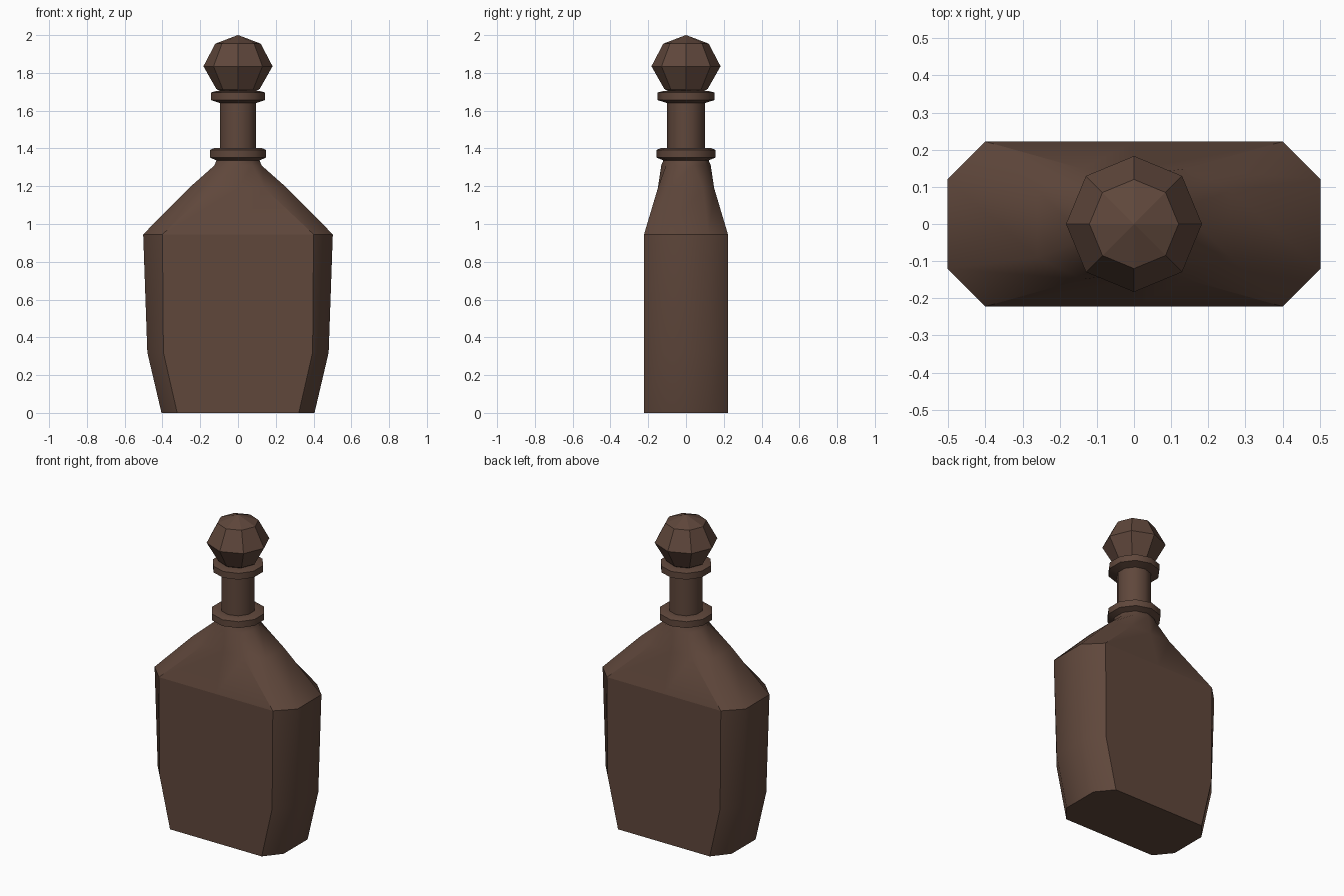
import bpy, bmesh
from math import sin, cos, radians

if "Cube" in bpy.data.objects:
    bpy.data.objects.remove(bpy.data.objects["Cube"])

mat = bpy.data.materials.new("dark_brown")
mat.diffuse_color = (0.115, 0.063, 0.044, 1)
mat.use_nodes = True
mat.node_tree.nodes["Principled BSDF"].inputs["Base Color"].default_value = mat.diffuse_color


def loft(name, rings, sharp_rings, sharp_edge=lambda ring, i: False, smooth=True):
    """Skin a stack of equal-sized rings, cap both ends and mark hard edges."""
    bm = bmesh.new()
    vs = [[bm.verts.new(p) for p in ring] for ring in rings]
    n = len(vs[0])
    for a, b in zip(vs, vs[1:]):
        for i in range(n):
            j = (i + 1) % n
            bm.faces.new((a[i], a[j], b[j], b[i]))
    bm.faces.new(vs[0])
    bm.faces.new(vs[-1])
    bmesh.ops.recalc_face_normals(bm, faces=bm.faces)
    for f in bm.faces:
        f.smooth = smooth
    for k, ring in enumerate(vs):
        for i in range(n):
            if k in sharp_rings:
                bm.edges.get((ring[i], ring[(i + 1) % n])).smooth = False
            if k + 1 < len(vs) and sharp_edge(k, i):
                bm.edges.get((ring[i], vs[k + 1][i])).smooth = False
    me = bpy.data.meshes.new(name)
    bm.to_mesh(me)
    bm.free()
    me.materials.append(mat)
    ob = bpy.data.objects.new(name, me)
    bpy.context.collection.objects.link(ob)
    return ob


def chamfered(z, x1, y1, x2, y2):
    """Ten-point chamfered rectangle, counterclockwise from the right side."""
    half = [(x2, y2), (x1, y1), (0, y1), (-x1, y1), (-x2, y2)]
    return [(x, y, z) for x, y in half] + [(-x, -y, z) for x, y in half]


def circle(z, r, n, start):
    return [(r * cos(radians(start + 360 * i / n)),
             r * sin(radians(start + 360 * i / n)), z) for i in range(n)]


# Body: flat flask with chamfered corners and sloping shoulders
rings = [chamfered(*p) for p in [
    (0, 0.322, 0.222, 0.405, 0.12),
    (0.32, 0.395, 0.222, 0.48, 0.12),
    (0.945, 0.40, 0.222, 0.502, 0.12),
    (1.19, 0.14, 0.149, 0.26, 0.09),
]]
# Neck with lower collar and upper lip
rings += [circle(z, r, 10, 18) for z, r in [
    (1.31, 0.131), (1.337, 0.12),
    (1.352, 0.157), (1.392, 0.157), (1.403, 0.13), (1.403, 0.1),
    (1.64, 0.1), (1.656, 0.15), (1.696, 0.15), (1.703, 0.125), (1.703, 0.08),
]]
loft("bottle", rings, {0, 2, 5, 6, 7, 9, 10, 11, 12},
     lambda k, i: k < 3 and i in (1, 3, 6, 8))

# Stopper: faceted eight-sided gem
loft("stopper", [circle(z, r, 8, 0) for z, r in [
    (1.695, 0.08), (1.715, 0.115), (1.835, 0.183), (1.955, 0.12), (2.0, 0.0005)]],
    set(), smooth=False)
